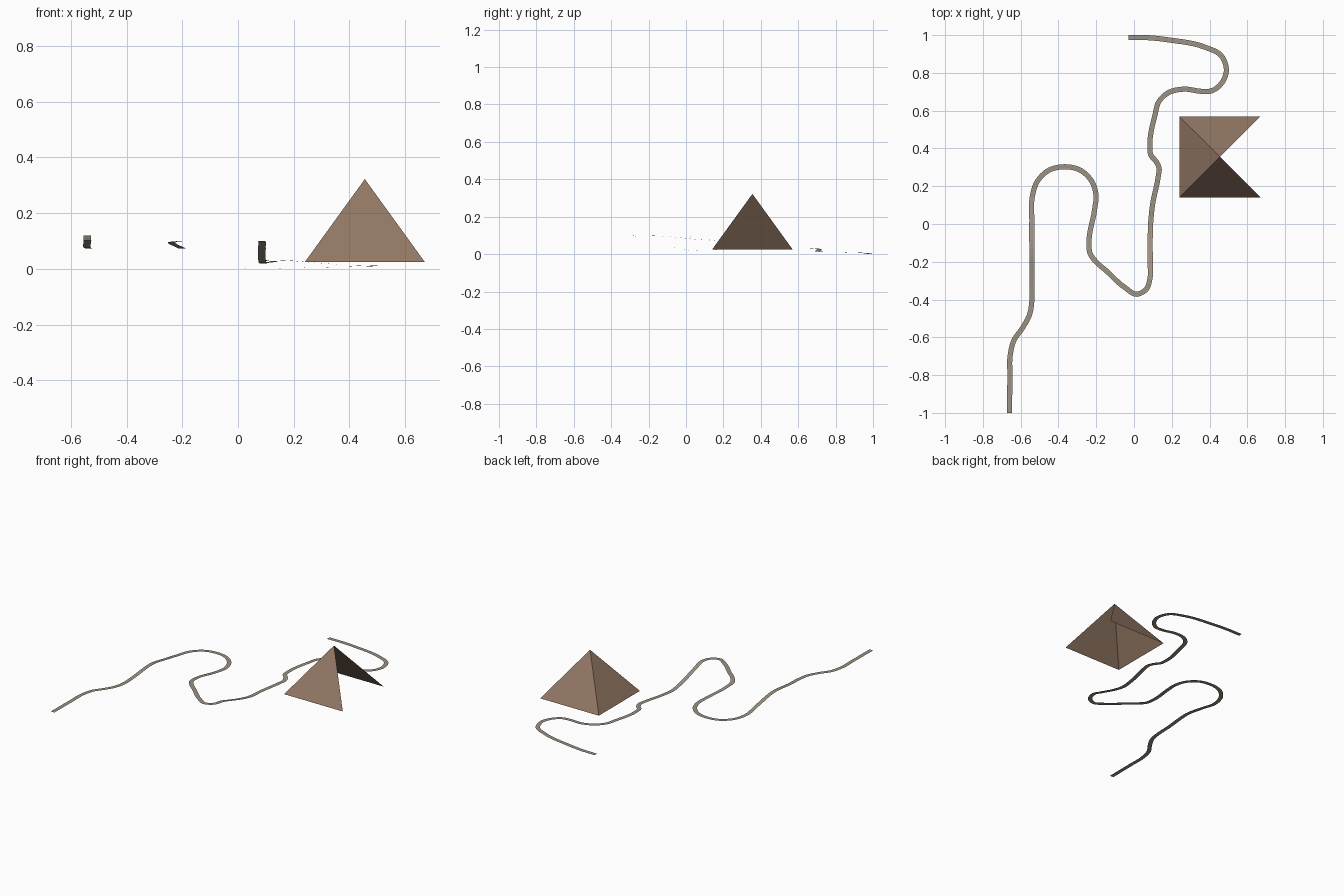
import bpy, bmesh
from mathutils import Vector

if "Cube" in bpy.data.objects:
    bpy.data.objects.remove(bpy.data.objects["Cube"])


def material(name, srgb):
    m = bpy.data.materials.new(name)
    m.diffuse_color = [((c + 0.055) / 1.055) ** 2.4 for c in srgb] + [1]
    m.use_nodes = True
    m.node_tree.nodes["Principled BSDF"].inputs["Base Color"].default_value = m.diffuse_color
    return m


def mesh_object(name, bm, *mats):
    me = bpy.data.meshes.new(name)
    bm.to_mesh(me)
    bm.free()
    for m in mats:
        me.materials.append(m)
    ob = bpy.data.objects.new(name, me)
    bpy.context.collection.objects.link(ob)
    return ob


stone = material("brown stone", (0.575, 0.47, 0.395))
border = material("tan border", (0.68, 0.59, 0.49))
gravel = material("grey gravel", (0.58, 0.57, 0.54))

# Centre line of the winding path
points = [Vector(p) for p in (
    (-.659, -1, .102), (-.657, -.8, .102), (-.656, -.7, .102), (-.635, -.615, .102),
    (-.59, -.55, .102), (-.553, -.48, .102), (-.541, -.41, .102), (-.541, -.32, .106),
    (-.541, -.13, .12), (-.541, .02, .096), (-.539, .14, .075), (-.515, .22, .073),
    (-.45, .285, .073), (-.365, .303, .073), (-.285, .285, .073), (-.225, .228, .073),
    (-.201, .15, .073), (-.208, .08, .077), (-.238, -.1, .094), (-.233, -.155, .097),
    (-.195, -.206, .1), (-.15, -.245, .1), (-.05, -.335, .1), (.015, -.372, .1),
    (.065, -.345, .1), (.085, -.285, .099), (.086, -.22, .08), (.086, -.06, .034),
    (.088, 0, .022), (.098, .1, .022), (.128, .25, .026), (.133, .295, .027),
    (.119, .328, .028), (.089, .365, .03), (.084, .41, .03), (.112, .58, .032),
    (.13, .645, .032), (.18, .694, .03), (.262, .714, .023), (.365, .702, .016),
    (.41, .705, .014), (.458, .738, .012), (.489, .81, .011), (.463, .89, .009),
    (.373, .937, .007), (.188, .974, .003), (.08, .986, .001), (-.03, .988, 0))]


def smooth_line(pts, steps):
    """Points on a curve through pts, spaced by chord length."""
    n = len(pts)
    tang = []
    for i in range(n):
        a, b = max(i - 1, 0), min(i + 1, n - 1)
        d = sum((pts[k + 1] - pts[k]).length for k in range(a, b))
        if 0 < i < n - 1:
            h0, h1 = (pts[i] - pts[a]).length, (pts[b] - pts[i]).length
            tang.append(((pts[i] - pts[a]) / h0 * h1 + (pts[b] - pts[i]) / h1 * h0) / d)
        else:
            tang.append((pts[b] - pts[a]) / d)
    out = []
    for i in range(n - 1):
        h = (pts[i + 1] - pts[i]).length
        for s in range(steps):
            t = s / steps
            out.append(pts[i] * (2*t**3 - 3*t*t + 1) + tang[i] * h * (t**3 - 2*t*t + t)
                       + pts[i + 1] * (3*t*t - 2*t**3) + tang[i + 1] * h * (t**3 - t*t))
    return out + [pts[-1]]


# Path: a flat ribbon, grey in the middle with tan borders
line = smooth_line(points, 6)
bm = bmesh.new()
prev = None
for i, p in enumerate(line):
    d = line[min(i + 1, len(line) - 1)] - line[max(i - 1, 0)]
    side = Vector((-d.y, d.x, 0)).normalized()
    row = [bm.verts.new(p + side * w) for w in (.0135, .007, -.007, -.0135)]
    if prev:
        for k in range(3):
            f = bm.faces.new((prev[k], prev[k + 1], row[k + 1], row[k]))
            f.material_index = k % 2
    prev = row
mesh_object("winding_path", bm, border, gravel)

# Pyramid shell: front, left and back faces, open on the right and below
bm = bmesh.new()
apex = bm.verts.new((.455, .355, .322))
base = [bm.verts.new((x, y, .025)) for x, y in
        ((.67, .57), (.24, .57), (.24, .14), (.67, .14))]
for a, b in zip(base, base[1:]):
    bm.faces.new((a, b, apex))
mesh_object("pyramid", bm, stone)
